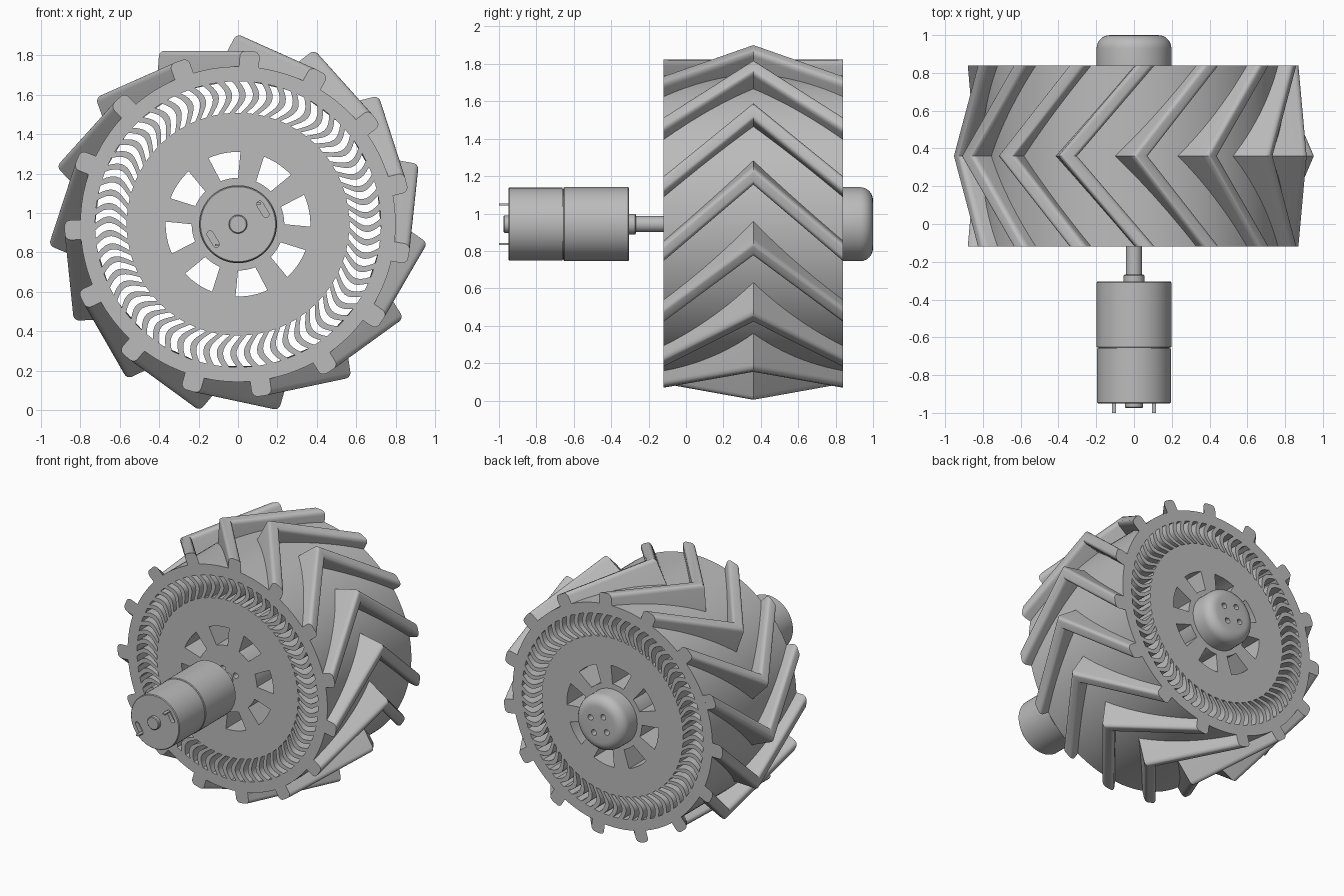
import bpy, bmesh
from math import sin, cos, pi, radians
from mathutils import Matrix, Vector

if "Cube" in bpy.data.objects:
    bpy.data.objects.remove(bpy.data.objects["Cube"], do_unlink=True)

AXLE_Z = 0.943
FRONT, MID, BACK = -0.12, 0.36, 0.84

grey = bpy.data.materials.new("plain grey")
grey.use_nodes = True
grey.diffuse_color = (0.5, 0.5, 0.5, 1)
grey.node_tree.nodes["Principled BSDF"].inputs["Base Color"].default_value = (0.5, 0.5, 0.5, 1)


def finish(name, bm):
    """Clean a bmesh and turn it into a shaded object on the axle line."""
    bmesh.ops.remove_doubles(bm, verts=bm.verts, dist=1e-5)
    bmesh.ops.recalc_face_normals(bm, faces=bm.faces)
    me = bpy.data.meshes.new(name)
    bm.to_mesh(me)
    bm.free()
    me.materials.clear()
    me.materials.append(grey)
    me.shade_smooth()
    me.set_sharp_from_angle(angle=radians(30))
    ob = bpy.data.objects.new(name, me)
    ob.location.z = AXLE_Z
    bpy.context.collection.objects.link(ob)
    return ob


def polar(r, deg):
    return Vector((r * cos(radians(deg)), r * sin(radians(deg))))


def circle(r, n, centre=Vector((0, 0))):
    return [centre + polar(r, 360 * i / n) for i in range(n)]


def plate(name, loops, y0, y1):
    """Extrude nested outlines along y; inner loops become holes."""
    cu = bpy.data.curves.new(name, 'CURVE')
    cu.dimensions, cu.fill_mode = '2D', 'BOTH'
    cu.extrude = (y1 - y0) / 2
    for loop in loops:
        sp = cu.splines.new('POLY')
        sp.points.add(len(loop) - 1)
        for p, co in zip(sp.points, loop):
            p.co = (co.x, co.y, 0, 1)
        sp.use_cyclic_u = True
    tmp = bpy.data.objects.new(name, cu)
    bpy.context.collection.objects.link(tmp)
    deps = bpy.context.evaluated_depsgraph_get()
    me = bpy.data.meshes.new_from_object(tmp.evaluated_get(deps))
    bm = bmesh.new()
    bm.from_mesh(me)
    bpy.data.objects.remove(tmp)
    bpy.data.curves.remove(cu)
    bpy.data.meshes.remove(me)
    bm.transform(Matrix.Translation((0, (y0 + y1) / 2, 0)) @ Matrix.Rotation(pi / 2, 4, 'X'))
    return finish(name, bm)


def lathe(name, profile, n=64):
    """Revolve (radius, y) points about the axle and cap both ends."""
    bm = bmesh.new()
    rings = [[bm.verts.new((p.x, y, p.y)) for p in circle(r, n)] for r, y in profile]
    for a, b in zip(rings, rings[1:]):
        for i in range(n):
            bm.faces.new((a[i], a[(i + 1) % n], b[(i + 1) % n], b[i]))
    bm.faces.new(rings[0])
    bm.faces.new(rings[-1])
    return finish(name, bm)


def cut(ob, cutter):
    """Subtract a cutter, keep the result and discard the cutter."""
    mod = ob.modifiers.new("cut", 'BOOLEAN')
    mod.operation, mod.solver, mod.object = 'DIFFERENCE', 'EXACT', cutter
    deps = bpy.context.evaluated_depsgraph_get()
    me = bpy.data.meshes.new_from_object(ob.evaluated_get(deps))
    ob.modifiers.clear()
    ob.data = me
    me.shade_smooth()
    me.set_sharp_from_angle(angle=radians(30))
    bpy.data.objects.remove(cutter)


# Wheel body: curved slots near the rim, eight windows and bolt holes at the hub
def curved_slot(deg):
    half_width, steps = 1.6, 8
    side = []
    for i in range(steps + 1):
        t = i / steps
        side.append((0.565 + 0.16 * t, deg - 4 * sin(pi * t) - 2 * t))
    return ([polar(r, a - half_width) for r, a in side]
            + [polar(r, a + half_width) for r, a in reversed(side)])


def window(deg):
    arc = [i / 3 for i in range(-3, 4)]
    return ([polar(0.235, deg + 11 * t) for t in arc]
            + [polar(0.367, deg - 13 * t) for t in arc])


bolts = [circle(0.02, 16, polar(0.075, 30 + 90 * i)) for i in range(4)]
outline = [circle(0.8, 144)]
outline += [curved_slot(6 * i) for i in range(60)]
outline += [window(11 + 45 * i) for i in range(8)]
plate("wheel_body", outline + bolts, FRONT, BACK)


# Tread lugs: one rounded profile slid sideways to the apex and back again
def lug_profile(slide, drop, foot_lead, foot_trail):
    half, top, rad = 0.05, 0.88, 0.03
    pts = [Vector((-half, foot_lead))]
    for cx, start in ((-half + rad, 180), (half - rad, 90)):
        pts += [Vector((cx, top - rad - drop)) + polar(rad, start - 18 * i) for i in range(6)]
    pts.append(Vector((half, foot_trail)))
    return [p + Vector((slide, 0)) for p in pts]


bm = bmesh.new()
end = lug_profile(0, 0, 0.76, 0.76)
apex = lug_profile(-0.41, 0.028, 0.62, 0.68)
for k in range(15):
    turn = Matrix.Rotation(radians(-4 + 24 * k), 2)
    rings = []
    for y, section in ((FRONT, end), (MID, apex), (BACK, end)):
        spots = [turn @ p for p in section]
        rings.append([bm.verts.new((p.x, y, p.y)) for p in spots])
    n = len(end)
    for a, b in zip(rings, rings[1:]):
        for i in range(n):
            bm.faces.new((a[i], a[(i + 1) % n], b[(i + 1) % n], b[i]))
    bm.faces.new(rings[0])
    bm.faces.new(rings[-1])
finish("tread_lugs", bm)

# Rounded hub cap with four bolt holes
cap = [(0.198, BACK - 0.01)]
cap += [(0.128 + 0.07 * cos(radians(a)), 0.93 + 0.07 * sin(radians(a))) for a in range(0, 91, 15)]
hub_cap = lathe("hub_cap", cap)
cut(hub_cap, plate("cap_hole_cutter", bolts, 0.9, 1.05))

# Motor: gearbox, shaft and collar behind, can in front
lathe("gearbox", [(0.194, -0.655), (0.198, -0.65), (0.198, -0.31), (0.194, -0.305)])
lathe("groove_ring", [(0.188, -0.67), (0.188, -0.64)])
lathe("shaft_collar", [(0.055, -0.31), (0.055, -0.272), (0.05, -0.268)], 32)
lathe("shaft", [(0.043, -0.28), (0.043, FRONT + 0.05)], 32)
motor_can = lathe("motor_can", [(0.19, -0.95), (0.195, -0.945), (0.195, -0.66)])
lathe("front_bearing", [(0.042, -0.975), (0.047, -0.97), (0.047, -0.94)], 32)


# Vent slots in the motor can, each with a terminal beside it
def vent(deg):
    centre, along = polar(0.147, deg), polar(0.03, deg + 90)
    pts = [centre + along + polar(0.016, deg + 18 * i) for i in range(11)]
    return pts + [centre - along + polar(0.016, deg + 180 + 18 * i) for i in range(11)]


cut(motor_can, plate("vent_cutter", [vent(31), vent(211)], -1.0, -0.92))
for side, sign in (("left", 1), ("right", -1)):
    bm = bmesh.new()
    bmesh.ops.create_cube(bm, size=1)
    bm.transform(Matrix.Translation((0.105 * sign, -0.96, 0.105 * sign))
                 @ Matrix.Diagonal((0.022, 0.08, 0.01, 1)))
    finish(side + "_terminal", bm)
